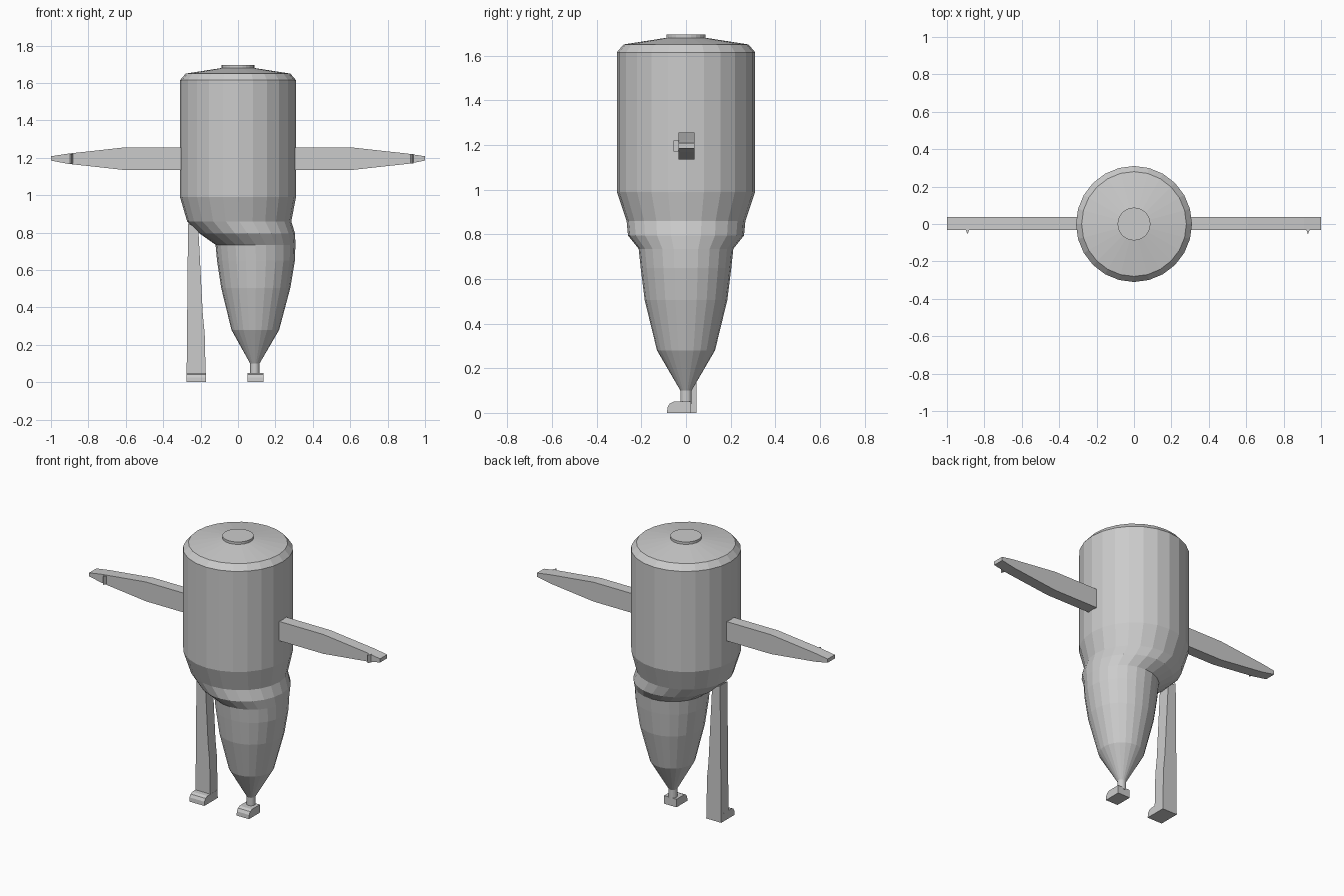
import bpy, bmesh, math

if "Cube" in bpy.data.objects:
    bpy.data.objects.remove(bpy.data.objects["Cube"])


def make_object(name, bm):
    bmesh.ops.recalc_face_normals(bm, faces=bm.faces)
    mesh = bpy.data.meshes.new(name)
    bm.to_mesh(mesh)
    bm.free()
    obj = bpy.data.objects.new(name, mesh)
    bpy.context.collection.objects.link(obj)
    return obj


def loft(name, rings, sides=24):
    """Capped stack of ellipses: (z, left x, right x, y radius)."""
    bm = bmesh.new()
    loops = []
    for z, x0, x1, ry in rings:
        cx, rx = (x0 + x1) / 2, (x1 - x0) / 2
        angles = [2 * math.pi * i / sides for i in range(sides)]
        loops.append([bm.verts.new((cx + rx * math.cos(a), ry * math.sin(a), z)) for a in angles])
    for a, b in zip(loops, loops[1:]):
        for i in range(sides):
            j = (i + 1) % sides
            bm.faces.new((a[i], a[j], b[j], b[i]))
    bm.faces.new(loops[0][::-1])
    bm.faces.new(loops[-1])
    return make_object(name, bm)


def extrude(name, profile, place, start, end):
    """Prism from a 2D profile; place(u, v, depth) gives the 3D point."""
    bm = bmesh.new()
    a = [bm.verts.new(place(u, v, start)) for u, v in profile]
    b = [bm.verts.new(place(u, v, end)) for u, v in profile]
    n = len(profile)
    bm.faces.new(a)
    bm.faces.new(b[::-1])
    for i in range(n):
        j = (i + 1) % n
        bm.faces.new((a[i], b[i], b[j], a[j]))
    return make_object(name, bm)


def along_y(u, v, d):
    return (u, d, v)


def along_x(u, v, d):
    return (d, u, v)


def along_z(u, v, d):
    return (u, v, d)


# Body flowing into the tapered right leg
loft("body", [
    (0.04, 0.065, 0.115, 0.025),
    (0.10, 0.065, 0.115, 0.025),
    (0.28, -0.035, 0.22, 0.13),
    (0.505, -0.09, 0.28, 0.185),
    (0.65, -0.112, 0.304, 0.203),
    (0.735, -0.12, 0.307, 0.212),
    (0.795, -0.205, 0.305, 0.26),
    (0.86, -0.272, 0.285, 0.266),
    (0.99, -0.31, 0.31, 0.31),
    (1.615, -0.31, 0.31, 0.31),
    (1.65, -0.28, 0.28, 0.28),
    (1.68, -0.088, 0.088, 0.088),
])

# Cap on top
loft("top_cap", [(1.67, -0.088, 0.088, 0.088), (1.695, -0.088, 0.088, 0.088)])

# Tapered arms with small thumbs
for side, s, thumb_x in (("left", -1, 0.89), ("right", 1, 0.93)):
    arm = [(0.28, 1.135), (0.61, 1.135), (0.91, 1.168), (1.0, 1.185),
           (1.0, 1.208), (0.91, 1.222), (0.61, 1.255), (0.28, 1.255)]
    extrude(side + "_arm", [(s * x, z) for x, z in arm], along_y, -0.033, 0.037)
    thumb = [(s * thumb_x - 0.009, -0.032), (s * thumb_x, -0.055), (s * thumb_x + 0.009, -0.032)]
    extrude(side + "_thumb", thumb, along_z, 1.17, 1.22)

# Straight left leg
leg = [(-0.275, 0), (-0.172, 0), (-0.178, 0.26), (-0.188, 0.36),
       (-0.212, 0.82), (-0.267, 0.85)]
extrude("left_leg", leg, along_y, -0.025, 0.047)

# Feet with rounded toes
for name, x0, x1, heel in (("left_foot", -0.275, -0.172, 0.04), ("right_foot", 0.05, 0.135, 0.022)):
    foot = [(heel, 0), (heel, 0.05), (-0.055, 0.05), (-0.073, 0.042),
            (-0.083, 0.025), (-0.085, 0)]
    extrude(name, foot, along_x, x0, x1)
